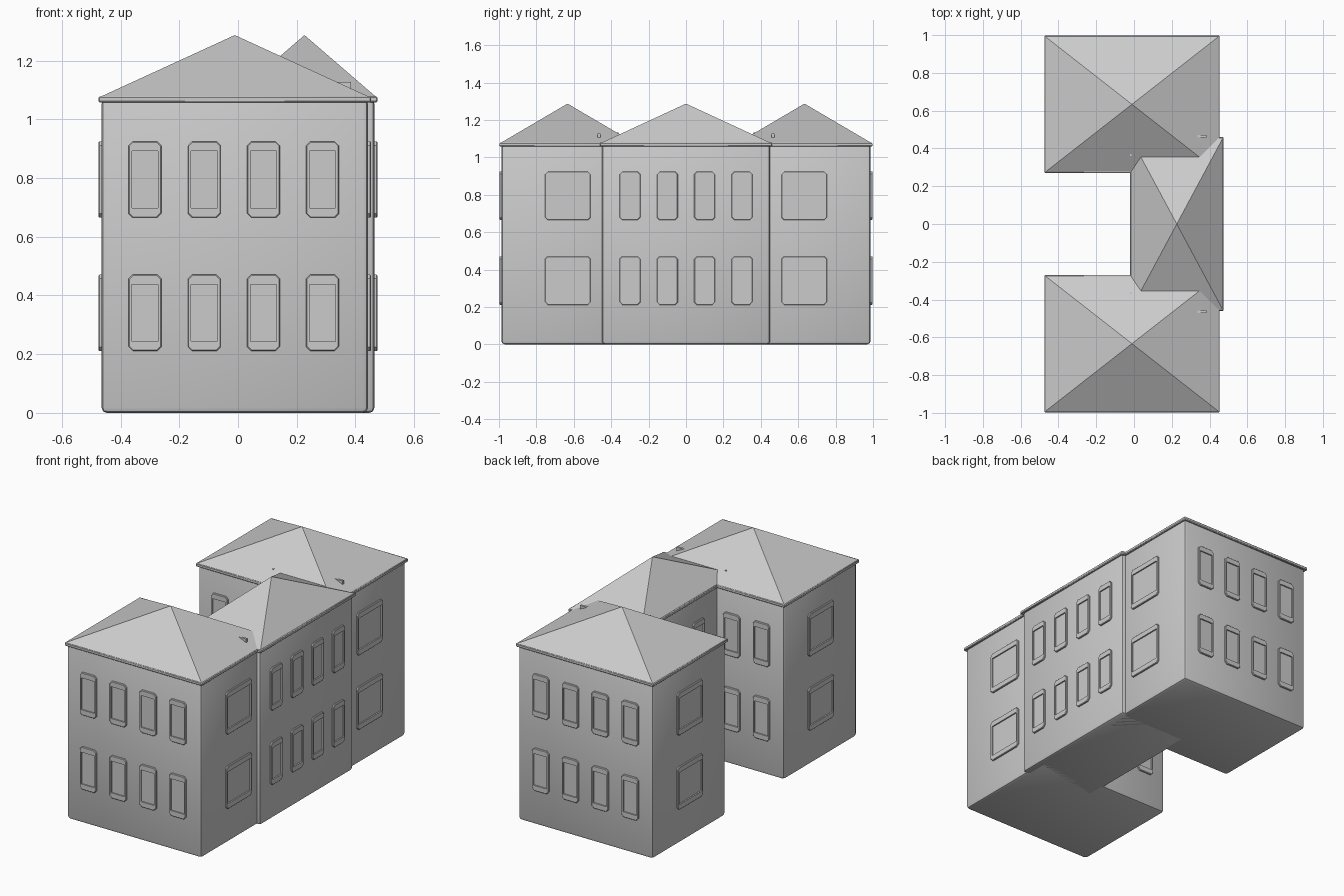
import bpy, bmesh, math
from mathutils import Matrix, Vector

if "Cube" in bpy.data.objects:
    bpy.data.objects.remove(bpy.data.objects["Cube"])


def finish(name, bm, angle=40):
    bmesh.ops.recalc_face_normals(bm, faces=bm.faces)
    me = bpy.data.meshes.new(name)
    bm.to_mesh(me)
    bm.free()
    ob = bpy.data.objects.new(name, me)
    bpy.context.collection.objects.link(ob)
    bpy.ops.object.select_all(action='DESELECT')
    ob.select_set(True)
    bpy.context.view_layer.objects.active = ob
    bpy.ops.object.shade_smooth_by_angle(angle=math.radians(angle))
    return ob


def box(name, x0, x1, y0, y1, z0, z1, bevel=0.0, segments=2):
    bm = bmesh.new()
    bmesh.ops.create_cube(bm, size=1)
    bmesh.ops.scale(bm, vec=(x1 - x0, y1 - y0, z1 - z0), verts=bm.verts)
    bmesh.ops.translate(bm, vec=((x0 + x1) / 2, (y0 + y1) / 2, (z0 + z1) / 2), verts=bm.verts)
    if bevel:
        bmesh.ops.bevel(bm, geom=list(bm.edges), offset=bevel, segments=segments,
                        profile=0.5, affect='EDGES')
    return finish(name, bm)


def roof(name, x0, x1, y0, y1, z0, z1):
    bm = bmesh.new()
    base = [bm.verts.new(p) for p in ((x0, y0, z0), (x1, y0, z0), (x1, y1, z0), (x0, y1, z0))]
    tip = bm.verts.new(((x0 + x1) / 2, (y0 + y1) / 2, z1))
    bm.faces.new(base)
    for i in range(4):
        bm.faces.new((base[i], base[(i + 1) % 4], tip))
    return finish(name, bm, 20)


def block(name, x0, x1, y0, y1):
    # walls, rim under the roof and the pyramid roof of one building block
    box(name + "_walls", x0, x1, y0, y1, 0, 1.07, 0.018)
    e = 0.010
    box(name + "_eaves", x0 - e, x1 + e, y0 - e, y1 + e, 1.058, 1.078, 0.004, 1)
    roof(name + "_roof", x0 - 0.006, x1 + 0.006, y0 - 0.006, y1 + 0.006, 1.076, 1.287)


def loop(w, h, c, d):
    # rectangle with cut corners, at depth d in front of the wall
    a, b = w / 2, h / 2
    pts = [(-a + c, -b), (a - c, -b), (a, -b + c), (a, b - c),
           (a - c, b), (-a + c, b), (-a, b - c), (-a, -b + c)]
    return [Vector((x, -d, z)) for x, z in pts]


def windows(name, turn, spots, width=0.112, border=0.011):
    # every spot gets one window per storey
    bm = bmesh.new()
    iw = width - 2 * border
    for x, y in spots:
        for z in (0.341, 0.795):
            m = Matrix.Translation((x, y, z)) @ Matrix.Rotation(math.radians(turn), 4, 'Z')
            rings = [loop(width, 0.26, 0.014, -0.005), loop(width, 0.26, 0.014, 0.007),
                     loop(width - 0.006, 0.254, 0.013, 0.010),
                     loop(iw, 0.194, 0.001, 0.010), loop(iw, 0.194, 0.001, 0.002)]
            rings = [[bm.verts.new(m @ p) for p in r] for r in rings]
            for r, s in zip(rings, rings[1:]):
                for i in range(8):
                    j = (i + 1) % 8
                    bm.faces.new((r[i], r[j], s[j], s[i]))
            bm.faces.new(rings[-1])
            bm.faces.new(rings[0])
    finish(name, bm, 30)


XL, XR, YO, YI = -0.465, 0.443, 0.987, 0.28
CL, CR, CY = -0.012, 0.465, 0.45
cols = [-0.317, -0.115, 0.087, 0.288]

# building blocks
block("front_wing", XL, XR, -YO, -YI)
block("back_wing", XL, XR, YI, YO)
block("centre_block", CL, CR, -CY, CY)

# long wing faces, outside and towards the court
windows("front_windows", 0, [(x, -YO) for x in cols])
windows("back_windows", 180, [(x, YO) for x in cols])
windows("court_windows_front", 180, [(x, -YI) for x in cols[:2]])
windows("court_windows_back", 0, [(x, YI) for x in cols[:2]])

# wide windows on the wing ends
windows("right_end_windows", 90, [(XR, s * 0.632) for s in (-1, 1)], 0.245, 0.013)
windows("left_end_windows", 270, [(XL, s * 0.632) for s in (-1, 1)], 0.245, 0.013)

# centre block windows
windows("centre_right_windows", 90, [(CR, y) for y in (-0.3, -0.1, 0.1, 0.3)])
windows("centre_left_windows", 270, [(CL, y) for y in (-0.1, 0.1)])

# small vents poking through the wing roofs
for s, side in ((-1, "front"), (1, "back")):
    box(side + "_roof_vent", 0.32, 0.385, s * 0.465 - 0.007, s * 0.465 + 0.007, 1.07, 1.128)
    box(side + "_roof_peg", -0.02, -0.012, s * 0.37 - 0.01, s * 0.37 + 0.01, 1.07, 1.132)
